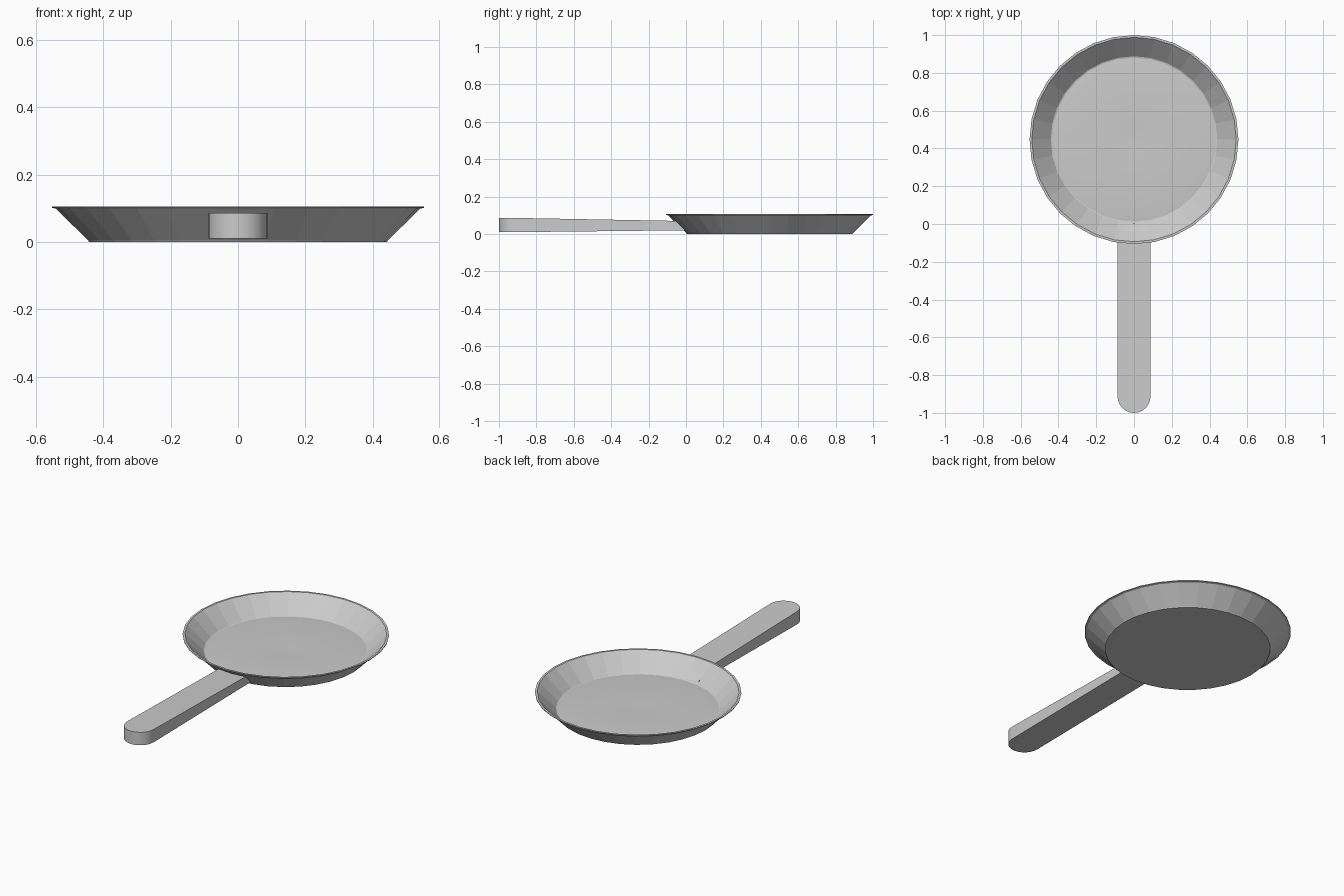
import bpy, bmesh, math

if "Cube" in bpy.data.objects:
    bpy.data.objects.remove(bpy.data.objects["Cube"])

SIDES = 32
CY = 0.447  # pan centre along y


def finish(name, bm):
    bmesh.ops.recalc_face_normals(bm, faces=bm.faces[:])
    mesh = bpy.data.meshes.new(name)
    bm.to_mesh(mesh)
    bm.free()
    obj = bpy.data.objects.new(name, mesh)
    bpy.context.collection.objects.link(obj)
    return obj


def lathe(name, profile, smooth_radius):
    """Spin an (r, z) profile; faces inside smooth_radius are smooth shaded."""
    bm = bmesh.new()
    rings = []
    for r, z in profile:
        if r == 0:
            rings.append([bm.verts.new((0, CY, z))] * SIDES)
        else:
            rings.append([bm.verts.new((r * math.cos(2 * math.pi * i / SIDES),
                                        CY + r * math.sin(2 * math.pi * i / SIDES), z))
                          for i in range(SIDES)])
    for a, b in zip(rings, rings[1:]):
        for i in range(SIDES):
            j = (i + 1) % SIDES
            quad = list(dict.fromkeys((a[i], a[j], b[j], b[i])))
            face = bm.faces.new(quad)
            c = face.calc_center_median()
            face.smooth = c.z > 0.004 and math.hypot(c.x, c.y - CY) < smooth_radius
    return finish(name, bm)


# Pan body: flat base, sloping wall, thin lip, gently domed floor with a dimple
lathe("pan_body", [
    (0, 0.0), (0.443, 0.0), (0.445, 0.004), (0.541, 0.099), (0.553, 0.102),
    (0.553, 0.106), (0.541, 0.106), (0.441, 0.009), (0.434, 0.007),
    (0.39, 0.011), (0.11, 0.011), (0.05, 0.009), (0, 0.008)], 0.43)

# Handle: plan outline with a rounded tip, taller at the tip, slanted where it meets the wall
HW, TIP, STEPS = 0.0875, -0.912, 12
outline = [(HW * math.cos(math.pi * k / STEPS), TIP - 0.088 * math.sin(math.pi * k / STEPS))
           for k in range(STEPS + 1)]
bm = bmesh.new()
bottom = [bm.verts.new((x, y, 0.010)) for x, y in outline]
top = [bm.verts.new((x, y, 0.086)) for x, y in outline]
bottom += [bm.verts.new((x, 0.003 if x == 0 else 0.0 + 0.008, 0.020)) for x in (-HW, 0, HW)]
top += [bm.verts.new((x, -0.060 if x == 0 else -0.052, 0.070)) for x in (-HW, 0, HW)]
n = len(bottom)
bm.faces.new(bottom)
bm.faces.new(top)
for i in range(n):
    j = (i + 1) % n
    bm.faces.new((bottom[i], bottom[j], top[j], top[i]))
handle = finish("handle", bm)
bpy.context.view_layer.objects.active = handle
handle.select_set(True)
bpy.ops.object.shade_smooth_by_angle(angle=math.radians(30))
